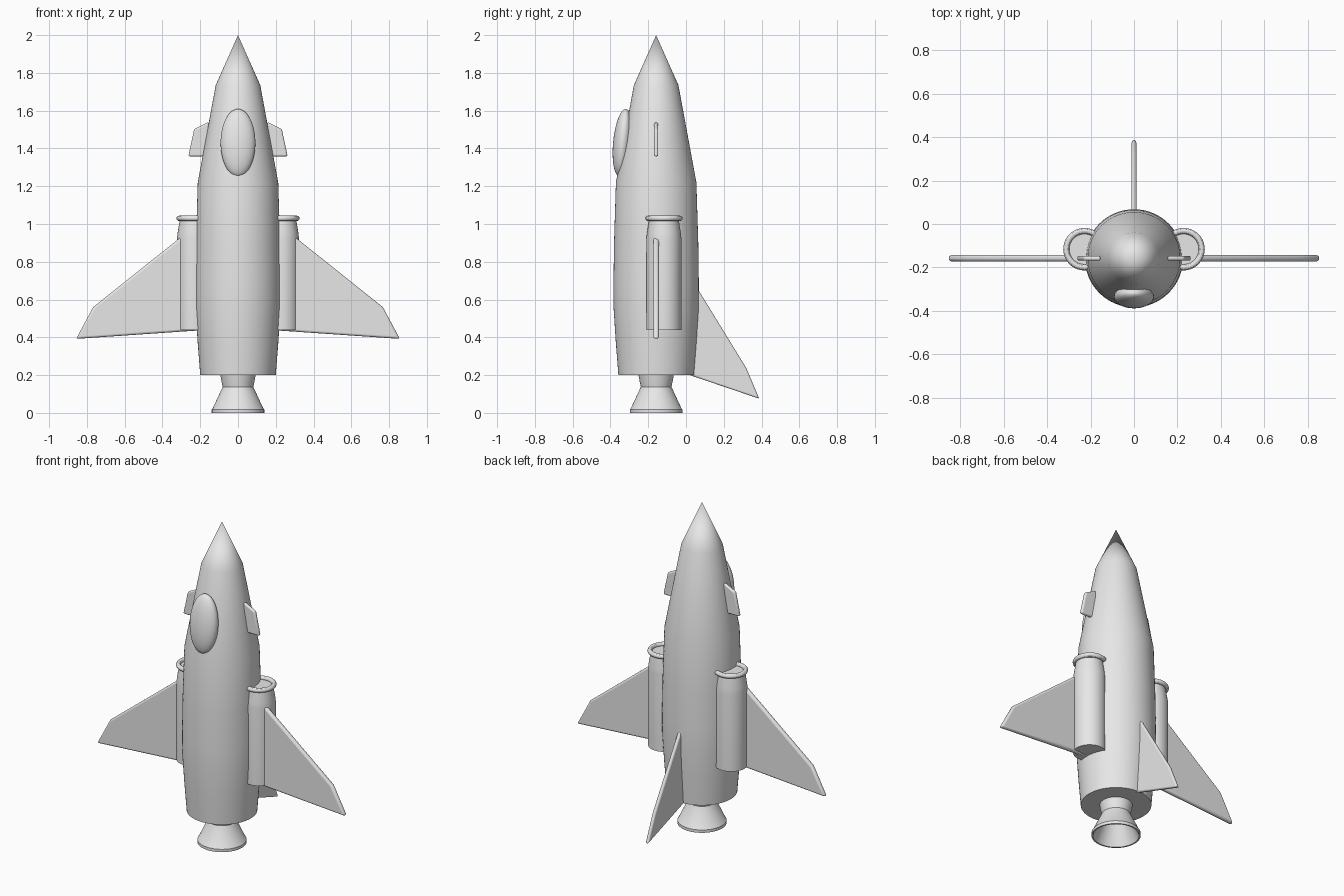
import bpy, bmesh, math
from mathutils import Vector

if "Cube" in bpy.data.objects:
    bpy.data.objects.remove(bpy.data.objects["Cube"])

grey = bpy.data.materials.new("plain_grey")
grey.diffuse_color = (0.8, 0.8, 0.8, 1)
grey.use_nodes = True
grey.node_tree.nodes["Principled BSDF"].inputs["Base Color"].default_value = grey.diffuse_color
CY = -0.158  # fuselage axis in y


def finish(ob, angle=30):
    ob.data.materials.clear()
    ob.data.materials.append(grey)
    bpy.ops.object.select_all(action='DESELECT')
    ob.select_set(True)
    bpy.context.view_layer.objects.active = ob
    bpy.ops.object.shade_smooth_by_angle(angle=math.radians(angle))
    return ob


def to_object(name, bm):
    bmesh.ops.recalc_face_normals(bm, faces=bm.faces[:])
    me = bpy.data.meshes.new(name)
    bm.to_mesh(me)
    bm.free()
    ob = bpy.data.objects.new(name, me)
    bpy.context.collection.objects.link(ob)
    return ob


def lathe(name, profile, x, y, sides=48):
    """Revolve (radius, z) points around a vertical axis."""
    bm = bmesh.new()
    vs = [bm.verts.new((r, 0, z)) for r, z in profile]
    es = [bm.edges.new(p) for p in zip(vs, vs[1:])]
    bmesh.ops.spin(bm, geom=vs + es, axis=(0, 0, 1), cent=(0, 0, 0),
                   angle=math.tau, steps=sides, use_duplicate=False)
    bmesh.ops.remove_doubles(bm, verts=bm.verts[:], dist=1e-4)
    bmesh.ops.translate(bm, verts=bm.verts[:], vec=(x, y, 0))
    return finish(to_object(name, bm))


def plate(name, points, normal, thick):
    """Flat outline given thickness along normal, with rounded edges."""
    n = Vector(normal)
    bm = bmesh.new()
    face = bm.faces.new([bm.verts.new(Vector(p) - n * thick / 2) for p in points])
    ext = bmesh.ops.extrude_face_region(bm, geom=[face])
    bmesh.ops.translate(bm, vec=n * thick,
                        verts=[g for g in ext['geom'] if isinstance(g, bmesh.types.BMVert)])
    ob = to_object(name, bm)
    bev = ob.modifiers.new("rounded_edges", 'BEVEL')
    bev.width = thick * 0.4
    bev.segments = 3
    return finish(ob, 40)


# Fuselage
lathe("fuselage", [(0, 0.2), (0.2, 0.2), (0.214, 0.38), (0.225, 0.55), (0.226, 0.68),
                   (0.223, 0.9), (0.213, 1.22), (0.118, 1.735), (0, 2.0)], 0, CY, 64)

# Hollow rocket nozzle
lathe("nozzle", [(0.095, 0.21), (0.088, 0.17), (0.081, 0.138), (0.135, 0.022), (0.139, 0.018),
                 (0.139, 0.0), (0.13, 0.0), (0.075, 0.125), (0, 0.14)], 0, CY)

# Cockpit canopy
bpy.ops.mesh.primitive_uv_sphere_add(segments=40, ring_count=24, radius=1,
                                     location=(0, -0.335, 1.43),
                                     rotation=(math.radians(-5.5), 0, 0))
canopy = bpy.context.object
canopy.name = "canopy"
canopy.scale = (0.092, 0.051, 0.18)
finish(canopy)

for s, side in ((-1, "left"), (1, "right")):
    # Side engine pods with intake rings
    lathe(side + "_engine_pod", [(0, 0.438), (0.093, 0.438), (0.093, 0.92), (0.09, 0.95),
                                 (0.078, 1.025), (0, 1.025)], s * 0.23, -0.117, 40)
    bpy.ops.mesh.primitive_torus_add(location=(s * 0.228, -0.116, 1.03), major_radius=0.084,
                                     minor_radius=0.014, major_segments=40, minor_segments=12)
    bpy.context.object.name = side + "_intake_ring"
    finish(bpy.context.object)

    # Main wings and small forward wings
    wing = [(0.2, 0.437), (0.857, 0.392), (0.767, 0.56), (0.322, 0.915), (0.2, 1.01)]
    plate(side + "_wing", [(s * x, CY, z) for x, z in wing], (0, 1, 0), 0.03)
    canard = [(0.155, 1.358), (0.263, 1.358), (0.232, 1.502), (0.155, 1.54)]
    plate(side + "_canard", [(s * x, CY, z) for x, z in canard], (0, 1, 0), 0.022)

# Tail fin
fin = [(0, 0.207), (0.388, 0.075), (0.319, 0.238), (0.066, 0.65), (0, 0.758)]
plate("tail_fin", [(0, y, z) for y, z in fin], (1, 0, 0), 0.022)
